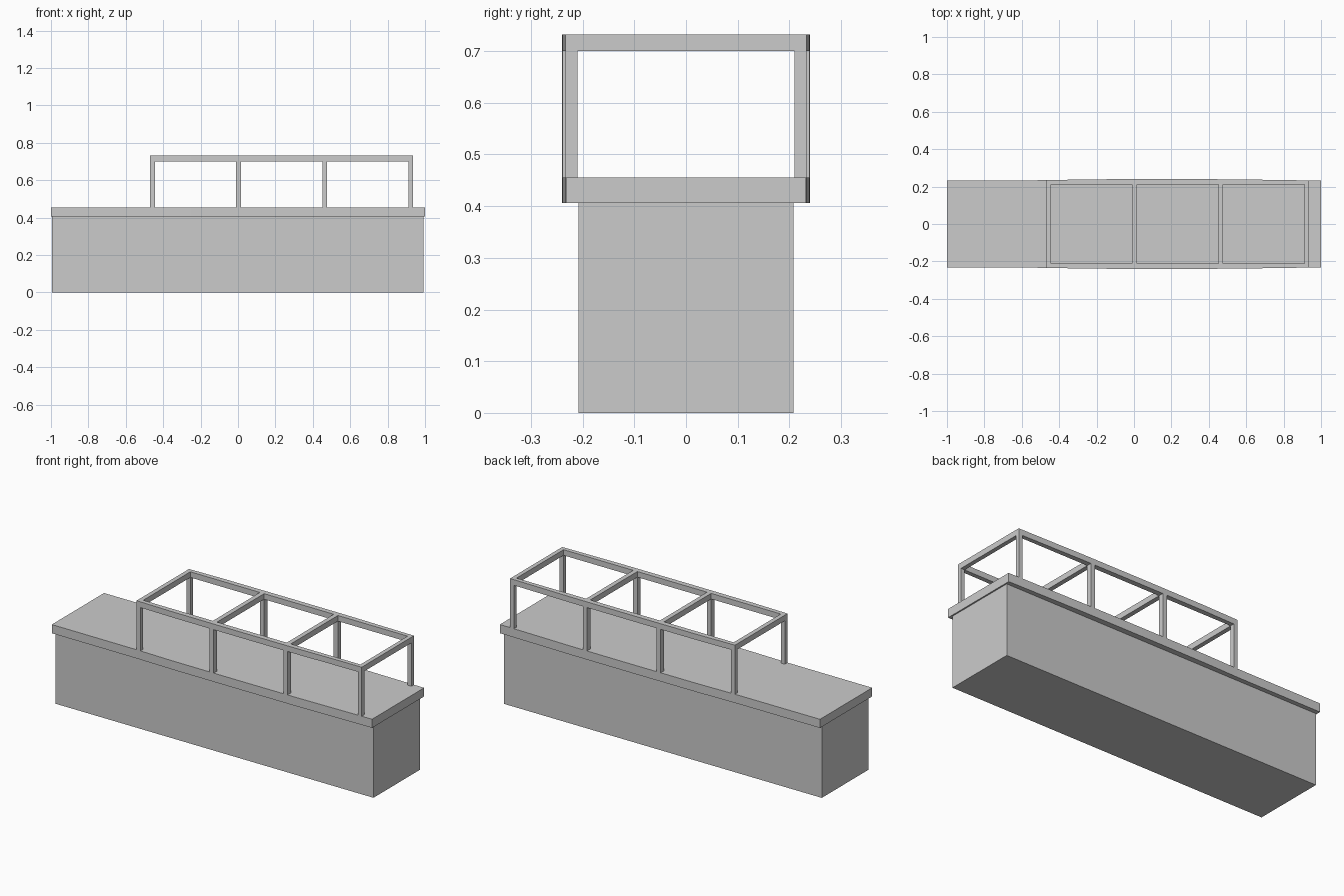
import bpy, bmesh

if "Cube" in bpy.data.objects:
    bpy.data.objects.remove(bpy.data.objects["Cube"])

# Gently bowed half-width of the counter and rack along x
BOW = [(-1.0, 0.233), (-0.47, 0.234), (-0.25, 0.239), (0.15, 0.24),
       (0.55, 0.239), (0.72, 0.236), (0.935, 0.233), (1.0, 0.232)]
INNER = 0.21


def half_width(x):
    for (x0, w0), (x1, w1) in zip(BOW, BOW[1:]):
        if x <= x1:
            return w0 + (w1 - w0) * (x - x0) / (x1 - x0)
    return BOW[-1][1]


def prism(name, outline, z0, z1):
    """Extrude a flat xy outline from z0 up to z1."""
    bm = bmesh.new()
    face = bm.faces.new([bm.verts.new((x, y, z0)) for x, y in outline])
    ext = bmesh.ops.extrude_face_region(bm, geom=[face])
    for v in ext["geom"]:
        if isinstance(v, bmesh.types.BMVert):
            v.co.z = z1
    bmesh.ops.recalc_face_normals(bm, faces=bm.faces)
    mesh = bpy.data.meshes.new(name)
    bm.to_mesh(mesh)
    bm.free()
    obj = bpy.data.objects.new(name, mesh)
    bpy.context.collection.objects.link(obj)
    return obj


def rect(x0, x1, y0, y1):
    return [(x0, y0), (x1, y0), (x1, y1), (x0, y1)]


# Cabinet body
prism("cabinet_body", rect(-0.994, 0.992, -0.208, 0.208), 0, 0.406)

# Overhanging countertop with bowed long sides
front = [(x, -w) for x, w in BOW]
back = [(x, w) for x, w in reversed(BOW)]
prism("countertop", front + back, 0.406, 0.455)

# Rack posts and cross rails at four stations
STATIONS = [(-0.47, -0.445), (-0.01, 0.016), (0.451, 0.477), (0.912, 0.936)]
for i, (a, b) in enumerate(STATIONS, 1):
    for label, s in (("front", -1), ("back", 1)):
        post = [(a, s * INNER), (b, s * INNER),
                (b, s * half_width(b)), (a, s * half_width(a))]
        prism(f"{label}_post_{i}", post, 0.455, 0.7)
    prism(f"cross_rail_{i}", rect(a, b, -INNER, INNER), 0.7, 0.732)

# Long top rails following the bow
rail_x = [-0.47] + [x for x, _ in BOW if -0.47 < x < 0.93] + [0.936]
rail_x = sorted(set(rail_x))
for label, s in (("front", -1), ("back", 1)):
    outline = [(x, s * half_width(x)) for x in rail_x]
    outline += [(0.936, s * INNER), (-0.47, s * INNER)]
    prism(f"{label}_top_rail", outline, 0.7, 0.732)
